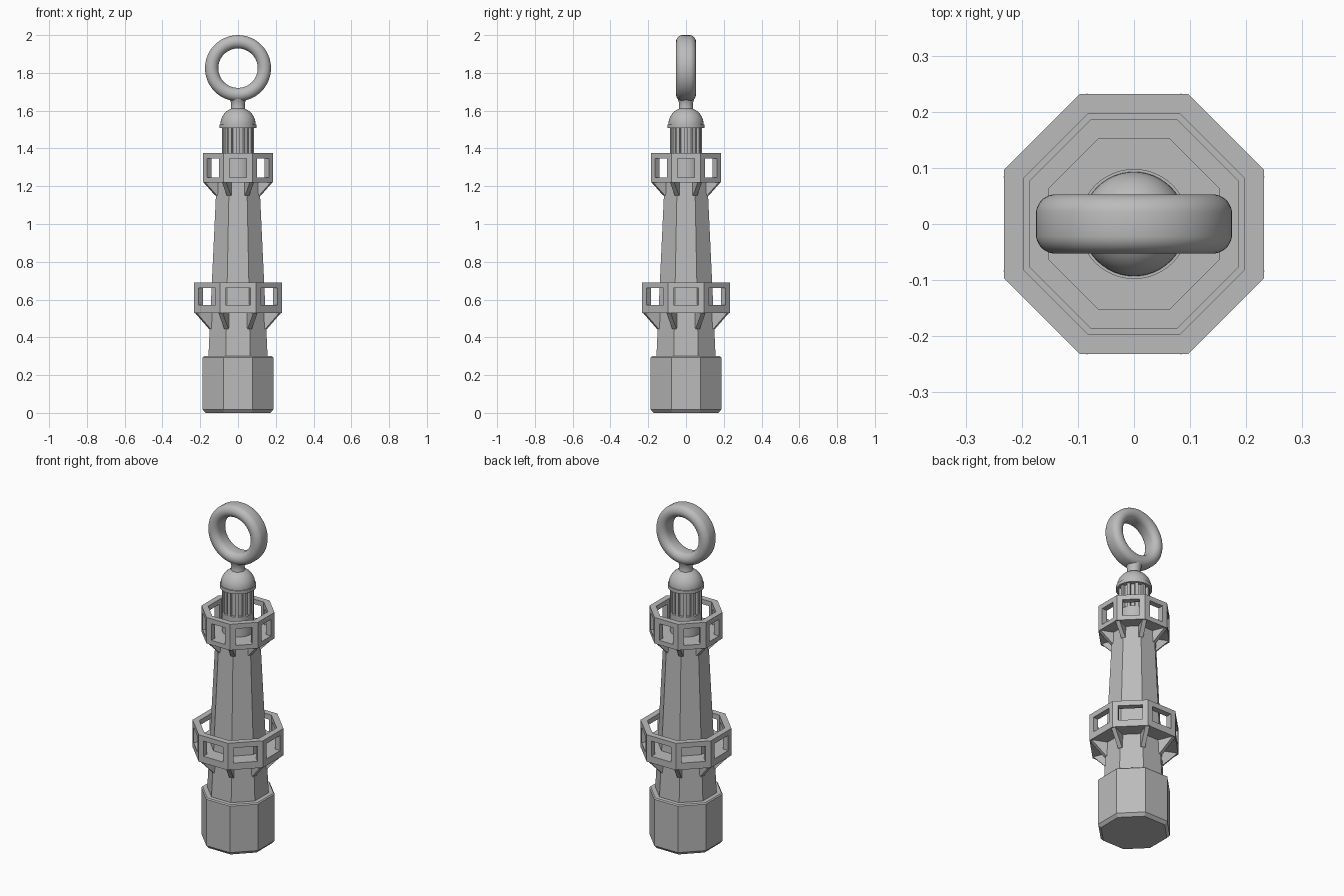
import bpy, bmesh, math
from mathutils import Matrix, Vector

if "Cube" in bpy.data.objects:
    bpy.data.objects.remove(bpy.data.objects["Cube"], do_unlink=True)

grey = bpy.data.materials.new("grey plastic")
grey.use_nodes = True
GREY = (0.5, 0.5, 0.5, 1.0)
grey.diffuse_color = GREY
grey.node_tree.nodes["Principled BSDF"].inputs["Base Color"].default_value = GREY

OCT = 1 / math.cos(math.pi / 8)   # octagon apothem to corner radius


def finish(name, bm, smooth=False):
    bmesh.ops.recalc_face_normals(bm, faces=bm.faces)
    me = bpy.data.meshes.new(name)
    bm.to_mesh(me)
    bm.free()
    me.materials.append(grey)
    if smooth:
        me.shade_smooth()
        me.set_sharp_from_angle(angle=math.radians(35))
    ob = bpy.data.objects.new(name, me)
    bpy.context.collection.objects.link(ob)
    return ob


def lathe(name, profile, sides=48, octagon=False, closed=False, matrix=None):
    """Turn (radius, height) points round z; open profiles get end caps."""
    bm = bmesh.new()
    n = 8 if octagon else sides
    k, a0 = (OCT, math.pi / 8) if octagon else (1, 0)
    rings = []
    for r, z in profile:
        rings.append([bm.verts.new((r * k * math.cos(a0 + i * math.tau / n),
                                    r * k * math.sin(a0 + i * math.tau / n), z))
                      for i in range(n)])
    pairs = list(zip(rings, rings[1:] + rings[:1]))
    for a, b in pairs if closed else pairs[:-1]:
        for i in range(n):
            j = (i + 1) % n
            bm.faces.new((a[i], a[j], b[j], b[i]))
    if not closed:
        bm.faces.new(rings[0])
        bm.faces.new(rings[-1])
    if matrix:
        bm.transform(matrix)
    return finish(name, bm, not octagon)


def gallery(name, outer, inner, levels, win):
    """Octagonal balcony: floor plus a wall with one window per side."""
    bm = bmesh.new()

    def loop(ap, z):
        pts = []
        for s in range(8):
            rot = Matrix.Rotation(s * math.pi / 4, 3, 'Z')
            for y in (-ap * math.tan(math.pi / 8), -win, win):
                pts.append(bm.verts.new(rot @ Vector((ap, y, z))))
        return pts

    out = [loop(outer, z) for z in levels]
    inn = [loop(inner, z) for z in levels[1:]]
    inn.insert(0, None)
    for i in range(24):
        j = (i + 1) % 24
        window = i % 3 == 1
        for r in range(3):
            if r == 1 and window:
                continue
            bm.faces.new((out[r][i], out[r][j], out[r + 1][j], out[r + 1][i]))
            if r:
                bm.faces.new((inn[r][i], inn[r][j], inn[r + 1][j], inn[r + 1][i]))
        bm.faces.new((out[3][i], out[3][j], inn[3][j], inn[3][i]))
        if window:   # sill, head and jambs
            for r in (1, 2):
                bm.faces.new((out[r][i], out[r][j], inn[r][j], inn[r][i]))
            for c in (i, j):
                bm.faces.new((out[1][c], out[2][c], inn[2][c], inn[1][c]))
    bm.faces.new(out[0])
    bm.faces.new(inn[1])
    bmesh.ops.recalc_face_normals(bm, faces=bm.faces)
    bmesh.ops.dissolve_limit(bm, angle_limit=0.01, verts=bm.verts, edges=bm.edges)
    return finish(name, bm)


def brackets(name, r_in, r_out, z_low, z_top, width):
    """Triangular supports under each corner of a balcony."""
    bm = bmesh.new()
    for s in range(8):
        rot = Matrix.Rotation((s + 0.5) * math.pi / 4, 3, 'Z')
        tri = [(r_in - 0.03, z_top), (r_out, z_top), (r_in, z_low), (r_in - 0.03, z_low)]
        a, b = [[bm.verts.new(rot @ Vector((x, y, z))) for x, z in tri]
                for y in (-width / 2, width / 2)]
        bm.faces.new(a)
        bm.faces.new(b)
        for i in range(4):
            j = (i + 1) % 4
            bm.faces.new((a[i], a[j], b[j], b[i]))
    return finish(name, bm)


# Base and tapering tower
lathe("base", [(0.172, 0), (0.187, 0.018), (0.187, 0.294), (0.181, 0.30)], octagon=True)
lathe("tower", [(0.157, 0.29), (0.113, 1.235)], octagon=True)

# Two balconies with their supports
gallery("lower_gallery", 0.232, 0.197, (0.53, 0.57, 0.66, 0.69), 0.065)
brackets("lower_brackets", 0.150 * OCT, 0.228 * OCT, 0.445, 0.535, 0.024)
gallery("upper_gallery", 0.186, 0.152, (1.22, 1.247, 1.346, 1.375), 0.045)
brackets("upper_brackets", 0.116 * OCT, 0.182 * OCT, 1.15, 1.225, 0.024)

# Lantern room: drum, glazed core and bars
lathe("lantern_drum", [(0.085, 1.24), (0.085, 1.365)])
lathe("lantern_core", [(0.070, 1.36), (0.070, 1.515)])
bm = bmesh.new()
for i in range(12):
    m = (Matrix.Rotation(i * math.tau / 12, 4, 'Z')
         @ Matrix.Translation((0.074, 0, 1.437)) @ Matrix.Diagonal((0.022, 0.018, 0.155, 1)))
    bmesh.ops.create_cube(bm, size=1, matrix=m)
finish("lantern_bars", bm)

# Domed roof with eave and flared neck
dome = [(0.093 * math.cos(t), 1.528 + 0.09 * math.sin(t))
        for t in [i * math.radians(66) / 10 for i in range(11)]]
neck = [(0.037, 1.618), (0.036, 1.632), (0.039, 1.648), (0.044, 1.662)]
lathe("roof", [(0.098, 1.508), (0.098, 1.528)] + dome + neck)

# Hanging ring with a rounded flat section
section = []
for k in range(24):
    t = (k + 0.5) * math.tau / 24
    section.append((0.1395 + 0.0355 * math.cos(t),
                    0.0355 * math.sin(t) + math.copysign(0.0175, math.sin(t))))
lathe("hanging_ring", section, sides=72, closed=True,
      matrix=Matrix.Translation((0, 0, 1.825)) @ Matrix.Rotation(math.pi / 2, 4, 'X'))
